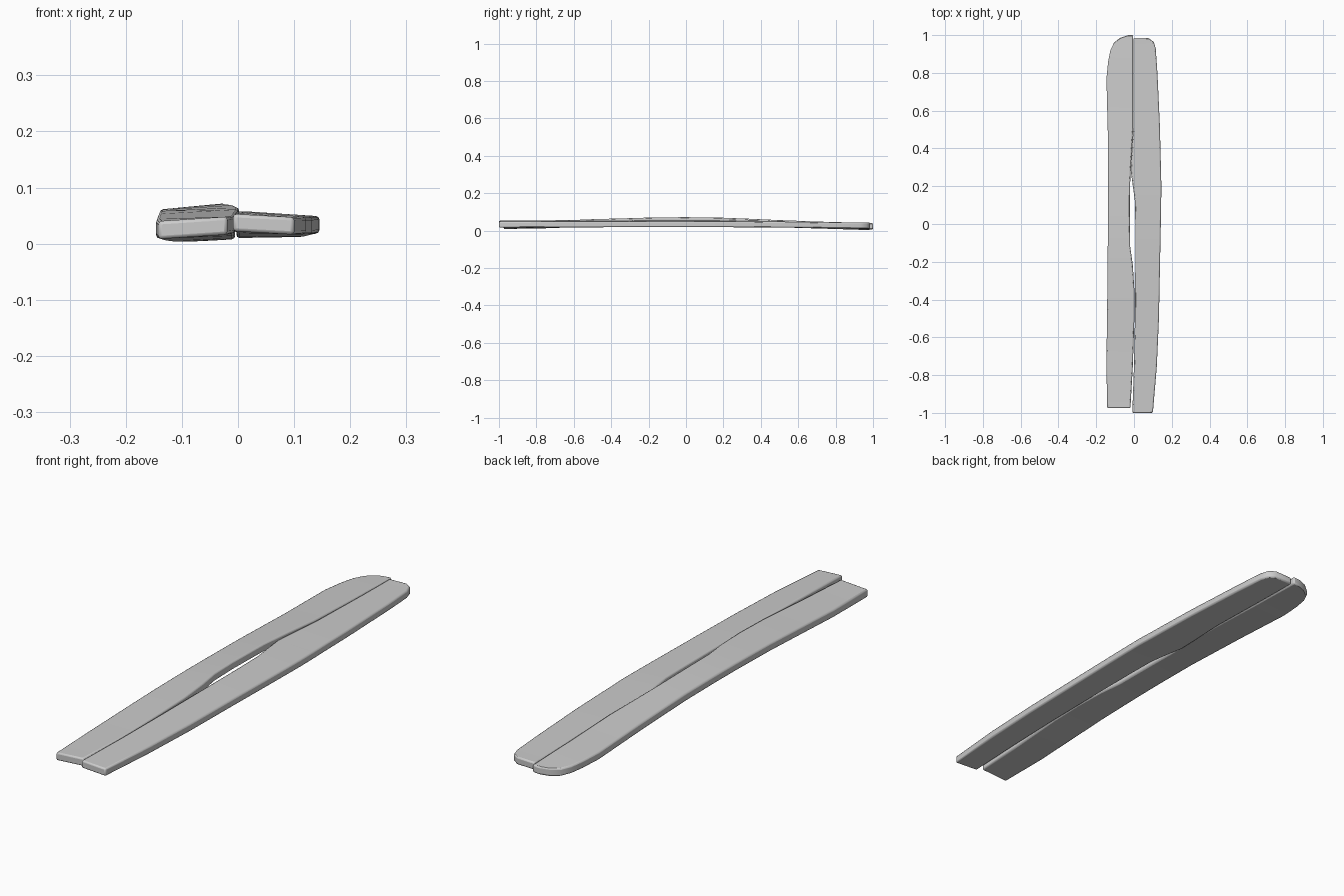
import bpy, bmesh, math

grey = bpy.data.materials.new("plain grey")
grey.diffuse_color = (0.6, 0.6, 0.6, 1)


def plank(name, stations, thickness):
    """Loft a warped board; station = y, left x, right x, left top z, right top z."""
    bm = bmesh.new()
    rings = []
    for y, xl, xr, zl, zr in stations:
        pts = [(xl, zl - thickness), (xr, zr - thickness), (xr, zr), (xl, zl)]
        rings.append([bm.verts.new((x, y, z)) for x, z in pts])
    for a, b in zip(rings, rings[1:]):
        for i in range(4):
            j = (i + 1) % 4
            bm.faces.new((a[i], a[j], b[j], b[i]))
    bm.faces.new(rings[0][::-1])
    bm.faces.new(rings[-1])
    bmesh.ops.recalc_face_normals(bm, faces=bm.faces)
    mesh = bpy.data.meshes.new(name)
    bm.to_mesh(mesh)
    bm.free()
    mesh.materials.append(grey)
    ob = bpy.data.objects.new(name, mesh)
    bpy.context.collection.objects.link(ob)
    # softened long edges
    bev = ob.modifiers.new("rounded edges", 'BEVEL')
    bev.width = 0.006
    bev.segments = 2
    bev.limit_method = 'ANGLE'
    bev.angle_limit = math.radians(50)
    bpy.ops.object.select_all(action='DESELECT')
    ob.select_set(True)
    bpy.context.view_layer.objects.active = ob
    bpy.ops.object.shade_smooth_by_angle(angle=math.radians(40))
    return ob


# left board: bows upward in the middle, rounded at the back
plank("left_plank", [
    (-0.975, -0.142, -0.019, 0.040, 0.048),
    (-0.75, -0.146, -0.006, 0.044, 0.050),
    (-0.50, -0.143, 0.002, 0.053, 0.061),
    (-0.35, -0.141, 0.002, 0.058, 0.065),
    (-0.22, -0.140, -0.006, 0.060, 0.069),
    (-0.12, -0.139, -0.020, 0.061, 0.071),
    (0.00, -0.138, -0.022, 0.061, 0.072),
    (0.20, -0.137, -0.021, 0.059, 0.069),
    (0.35, -0.138, -0.014, 0.054, 0.063),
    (0.50, -0.139, -0.005, 0.049, 0.056),
    (0.77, -0.146, -0.005, 0.041, 0.046),
    (0.86, -0.137, -0.005, 0.038, 0.044),
    (0.92, -0.125, -0.005, 0.036, 0.042),
    (0.96, -0.106, -0.005, 0.035, 0.041),
    (0.985, -0.075, -0.005, 0.036, 0.040),
    (1.00, -0.030, -0.005, 0.038, 0.040),
], 0.032)

# right board: flatter, leaning down to its outer edge
plank("right_plank", [
    (-1.00, -0.009, 0.100, 0.053, 0.047),
    (-0.75, 0.000, 0.121, 0.055, 0.048),
    (-0.50, 0.005, 0.132, 0.057, 0.048),
    (-0.20, 0.007, 0.138, 0.058, 0.049),
    (0.00, 0.007, 0.142, 0.058, 0.049),
    (0.12, 0.005, 0.144, 0.058, 0.049),
    (0.20, -0.006, 0.145, 0.057, 0.049),
    (0.28, -0.017, 0.143, 0.055, 0.048),
    (0.36, -0.013, 0.141, 0.053, 0.048),
    (0.52, -0.003, 0.137, 0.050, 0.047),
    (0.80, -0.003, 0.124, 0.043, 0.044),
    (0.93, -0.003, 0.115, 0.041, 0.043),
    (0.965, -0.003, 0.104, 0.041, 0.043),
    (0.985, -0.003, 0.075, 0.041, 0.043),
], 0.031)
